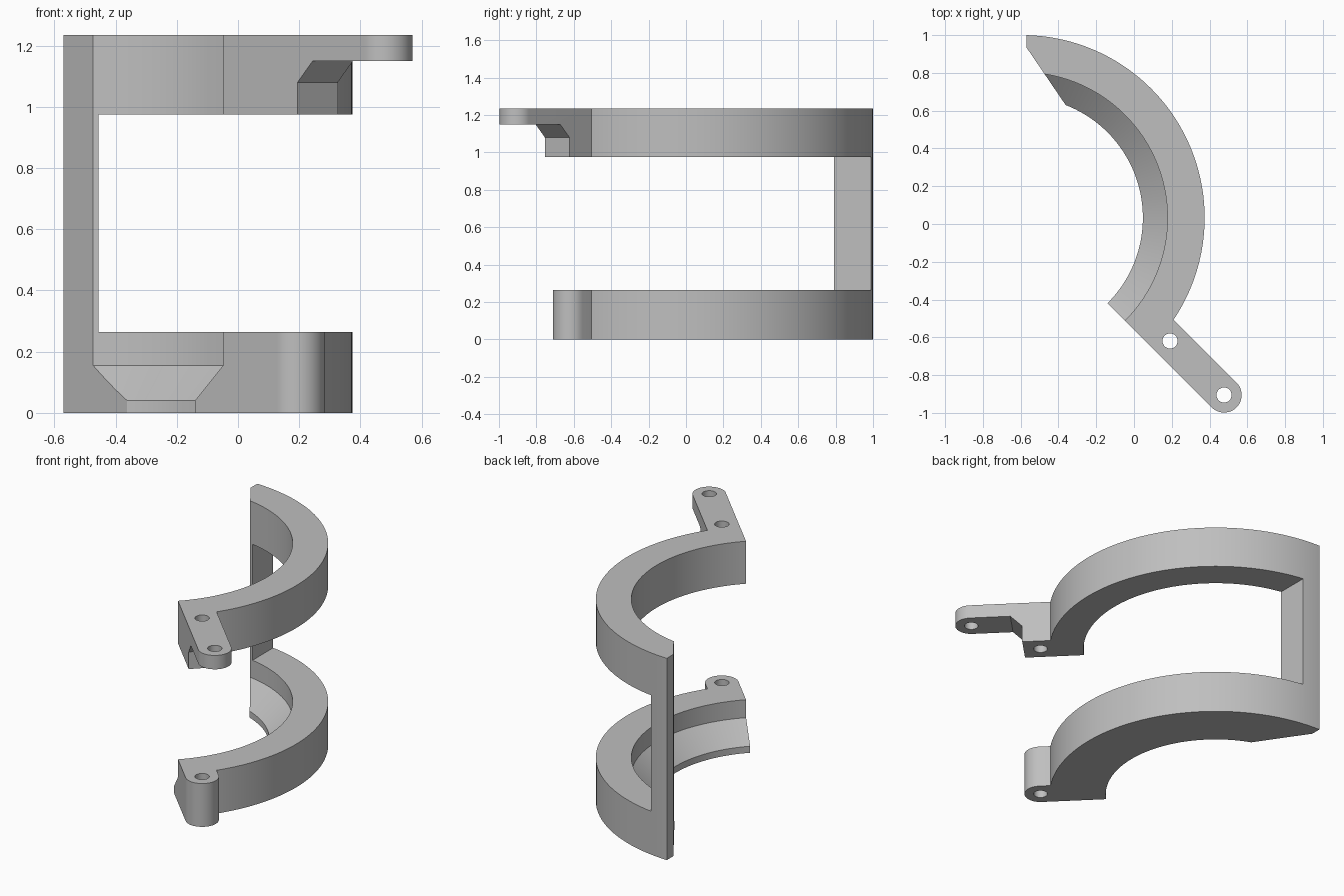
import bpy, bmesh
from math import sin, cos, pi, radians, sqrt
from mathutils import Vector

cube = bpy.data.objects.get("Cube")
if cube:
    bpy.data.objects.remove(cube)

CX, CY = -0.593, 0.033            # ring axis
R_OUT, R_IN, R_LIP = 0.967, 0.77, 0.64
Z_LOW, Z_HIGH, TOP = 0.265, 0.975, 1.235
LUG_R, HOLE_R = 0.093, 0.04
U_NEAR, U_FAR = 1.0155, 1.42      # hole distances along the lug direction

grey = bpy.data.materials.new("plain grey")
grey.use_nodes = True
colour = (0.52, 0.52, 0.52, 1)
grey.diffuse_color = colour
grey.node_tree.nodes["Principled BSDF"].inputs["Base Color"].default_value = colour


def world(x, y, z):
    return Vector((x, y, z))


def lug(u, v, z):
    """Lug frame: u runs outwards along the clamp's end face, v across it."""
    s = 1 / sqrt(2)
    return Vector((CX + (u + v) * s, CY + (v - u) * s, z))


def make_object(name, loops, closed=False):
    """Skin matching point loops, cap both ends."""
    bm = bmesh.new()
    rows = [[bm.verts.new(p) for p in loop] for loop in loops]
    n = len(rows[0])
    for a, b in zip(rows, rows[1:]):
        for i in range(n):
            j = (i + 1) % n
            bm.faces.new((a[i], a[j], b[j], b[i]))
    bm.faces.new(rows[0][::-1])
    bm.faces.new(rows[-1])
    bmesh.ops.recalc_face_normals(bm, faces=bm.faces)
    mesh = bpy.data.meshes.new(name)
    bm.to_mesh(mesh)
    bm.free()
    mesh.materials.append(grey)
    obj = bpy.data.objects.new(name, mesh)
    bpy.context.collection.objects.link(obj)
    return obj


def plate(name, points, z0, z1, frame=world):
    return make_object(name, [[frame(a, b, z) for a, b in points] for z in (z0, z1)])


def combine(target, tool, operation):
    mod = target.modifiers.new(operation.lower(), 'BOOLEAN')
    mod.operation, mod.object, mod.solver = operation, tool, 'EXACT'
    bpy.ops.object.select_all(action='DESELECT')
    bpy.context.view_layer.objects.active = target
    target.select_set(True)
    bpy.ops.object.modifier_apply(modifier=mod.name)
    bpy.data.objects.remove(tool)


def circle(u, v, r, start, end, steps):
    return [(u + r * cos(start + (end - start) * i / steps),
             v + r * sin(start + (end - start) * i / steps)) for i in range(steps + 1)]


def round_lug(name, u_end, z0, z1):
    outline = [(0.82, 0)] + circle(u_end, LUG_R, LUG_R, -pi / 2, pi / 2, 24) + [(0.82, 2 * LUG_R)]
    return plate(name, outline, z0, z1, lug)


# Clamp body: full-height wall with a chamfered lip at the foot, swept round the axis
profile = [(R_LIP, 0), (R_OUT, 0), (R_OUT, TOP), (R_IN, TOP), (R_IN, 0.155), (R_LIP, 0.04)]
STEPS = 96
angles = [radians(-45 + 147 * i / STEPS) for i in range(STEPS + 1)]
body = make_object("clamp_bracket", [[Vector((CX + r * cos(a), CY + r * sin(a), z))
                                      for r, z in profile] for a in angles])

# Trim the rear end: a flat side face and a slanted inner face
end_trim = [(-0.57, 1.1), (-1, 1.1), (-1, 0.48), (-0.26, 0.48), (-0.57, 0.936)]
combine(body, plate("end_trim", end_trim, -0.1, 1.4), 'DIFFERENCE')

# Opening between the two rings, leaving the rear post
opening = [(-0.455, -1), (1, -1), (1, 1.2), (-0.455, 1.2)]
combine(body, plate("opening", opening, Z_LOW, Z_HIGH), 'DIFFERENCE')

# Lower lug, and upper arm with a chamfered undercut
combine(body, round_lug("lower_lug", U_NEAR, 0, Z_LOW), 'UNION')
arm = round_lug("upper_arm", U_FAR, Z_HIGH, TOP)
under = [(1.114, 0.9), (1.114, 1.08), (1.184, 1.15), (1.7, 1.15), (1.7, 0.9)]
undercut = make_object("undercut", [[lug(u, v, z) for u, z in under] for v in (-0.1, 0.3)])
combine(arm, undercut, 'DIFFERENCE')
combine(body, arm, 'UNION')

# Bolt holes
for u in (U_NEAR, U_FAR):
    hole = plate("bolt_hole", circle(u, LUG_R, HOLE_R, 0, 2 * pi * 31 / 32, 31), -0.1, 1.4, lug)
    combine(body, hole, 'DIFFERENCE')

bpy.ops.object.select_all(action='DESELECT')
body.select_set(True)
bpy.context.view_layer.objects.active = body
bpy.ops.object.shade_smooth_by_angle(angle=radians(25))
